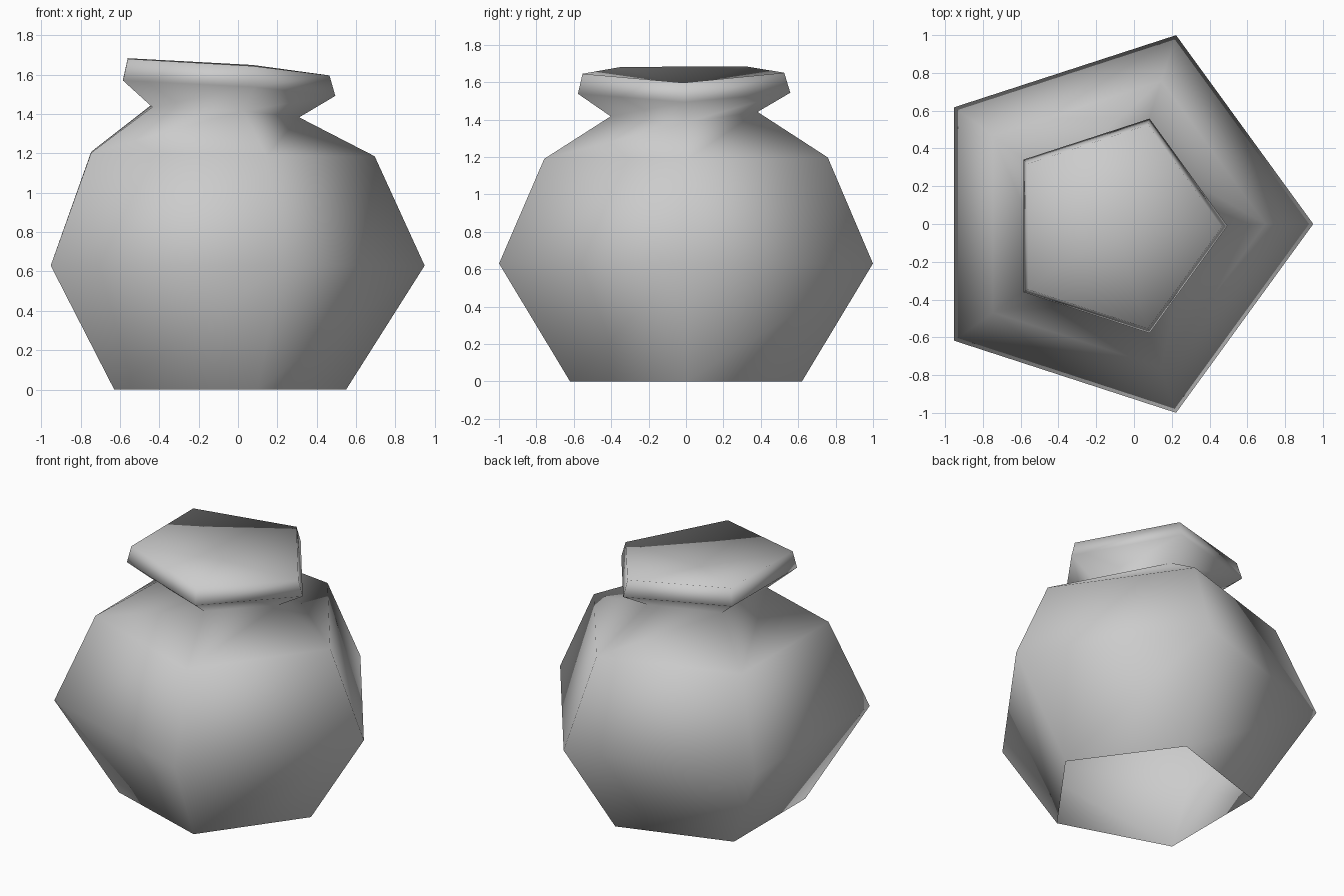
import bpy, bmesh
from math import cos, sin, pi

cube = bpy.data.objects.get("Cube")
if cube:
    bpy.data.objects.remove(cube)

SIDES = 5
CX = -0.102  # the pot's axis

# Rings from base to lip: height, radius, y shift, tilt along x, tilt along y, bow
RINGS = [
    (0.00, 0.652, 0.0, 0.0, 0.0, 0.0),           # base
    (0.63, 1.051, 0.0, 0.0, 0.0, 0.0),           # belly
    (1.197, 0.797, 0.0, -0.014, 0.005, 0.0),     # shoulder
    (1.411, 0.413, -0.01, -0.066, 0.03, 0.029),  # neck
    (1.533, 0.597, -0.01, -0.067, 0.005, 0.022),  # lip, lower edge
    (1.64, 0.567, -0.014, -0.076, 0.005, 0.023),  # lip, upper edge
]
DIMPLE = 0.07  # depth of the top's middle


def add_ring(bm, z, radius, shift, tilt_x, tilt_y, bow):
    verts = []
    for i in range(SIDES):
        a = 2 * pi * i / SIDES
        dx, dy = radius * cos(a), radius * sin(a)
        height = z + tilt_x * dx + tilt_y * dy + bow * sin(a) ** 2
        verts.append(bm.verts.new((CX + dx, shift + dy, height)))
    return verts


# Colour
clay = bpy.data.materials.new("grey_clay")
clay.use_nodes = True
GREY = (0.6, 0.6, 0.6, 1.0)
clay.diffuse_color = GREY
clay.node_tree.nodes["Principled BSDF"].inputs["Base Color"].default_value = GREY

# Pot body: rings joined by walls, open underneath
bm = bmesh.new()
rings = [add_ring(bm, *r) for r in RINGS]
for low, high in zip(rings, rings[1:]):
    for i in range(SIDES):
        j = (i + 1) % SIDES
        bm.faces.new((low[i], low[j], high[j], high[i]))

# Top: a shallow dished fan
lip = rings[-1]
middle_z = sum(v.co.z for v in lip) / SIDES - DIMPLE
middle = bm.verts.new((CX, RINGS[-1][2], middle_z))
for i in range(SIDES):
    bm.faces.new((lip[i], lip[(i + 1) % SIDES], middle))
for f in bm.faces:
    f.smooth = True

mesh = bpy.data.meshes.new("pot")
bm.to_mesh(mesh)
bm.free()
mesh.materials.append(clay)
pot = bpy.data.objects.new("pot", mesh)
bpy.context.collection.objects.link(pot)
